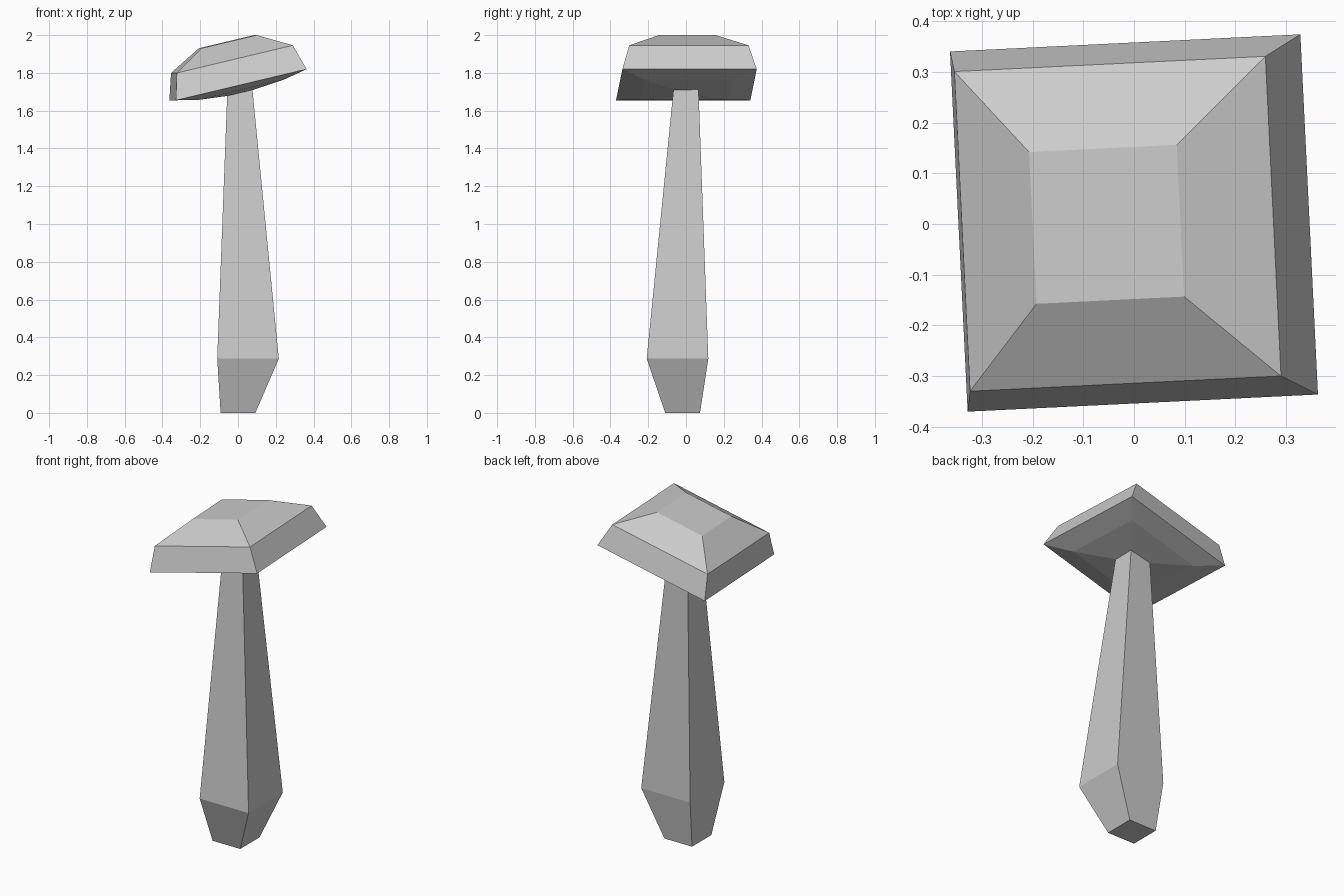
import bpy, bmesh
from math import radians
from mathutils import Matrix

if "Cube" in bpy.data.objects:
    bpy.data.objects.remove(bpy.data.objects["Cube"])


def square_loft(name, rings, matrix, cap_start, cap_end):
    """Skin square rings given as (half size, centre x, centre y, height)."""
    bm = bmesh.new()
    loops = [[bm.verts.new((cx + sx * h, cy + sy * h, z))
              for sx, sy in ((-1, -1), (1, -1), (1, 1), (-1, 1))]
             for h, cx, cy, z in rings]
    for a, b in zip(loops, loops[1:]):
        for i in range(4):
            j = (i + 1) % 4
            bm.faces.new((a[i], a[j], b[j], b[i]))
    if cap_start:
        bm.faces.new(loops[0][::-1])
    if cap_end:
        bm.faces.new(loops[-1])
    bm.transform(matrix)
    mesh = bpy.data.meshes.new(name)
    bm.to_mesh(mesh)
    bm.free()
    obj = bpy.data.objects.new(name, mesh)
    bpy.context.collection.objects.link(obj)
    return obj


# Stem: narrow foot, swollen base, tapering upwards into the cap
square_loft("mushroom_stem", [
    (0.092, 0.0, -0.018, 0.0),
    (0.163, 0.053, -0.045, 0.287),
    (0.066, 0.01, 0.0, 1.715),
], Matrix.Identity(4), True, False)

# Cap: underside, rim, shoulder and flat top, tilted up towards +x
tilt = (Matrix.Translation((0, 0.002, 1.7375))
        @ Matrix.Rotation(radians(2.8), 4, 'Z')
        @ Matrix.Rotation(radians(-13.4), 4, 'Y'))
square_loft("mushroom_cap", [
    (0.060, 0.0, 0.0, -0.045),
    (0.235, 0.0, 0.0, -0.027),
    (0.356, 0.0, 0.0, 0.0),
    (0.316, 0.0, 0.0, 0.139),
    (0.150, 0.0, 0.0, 0.234),
], tilt, False, True)
